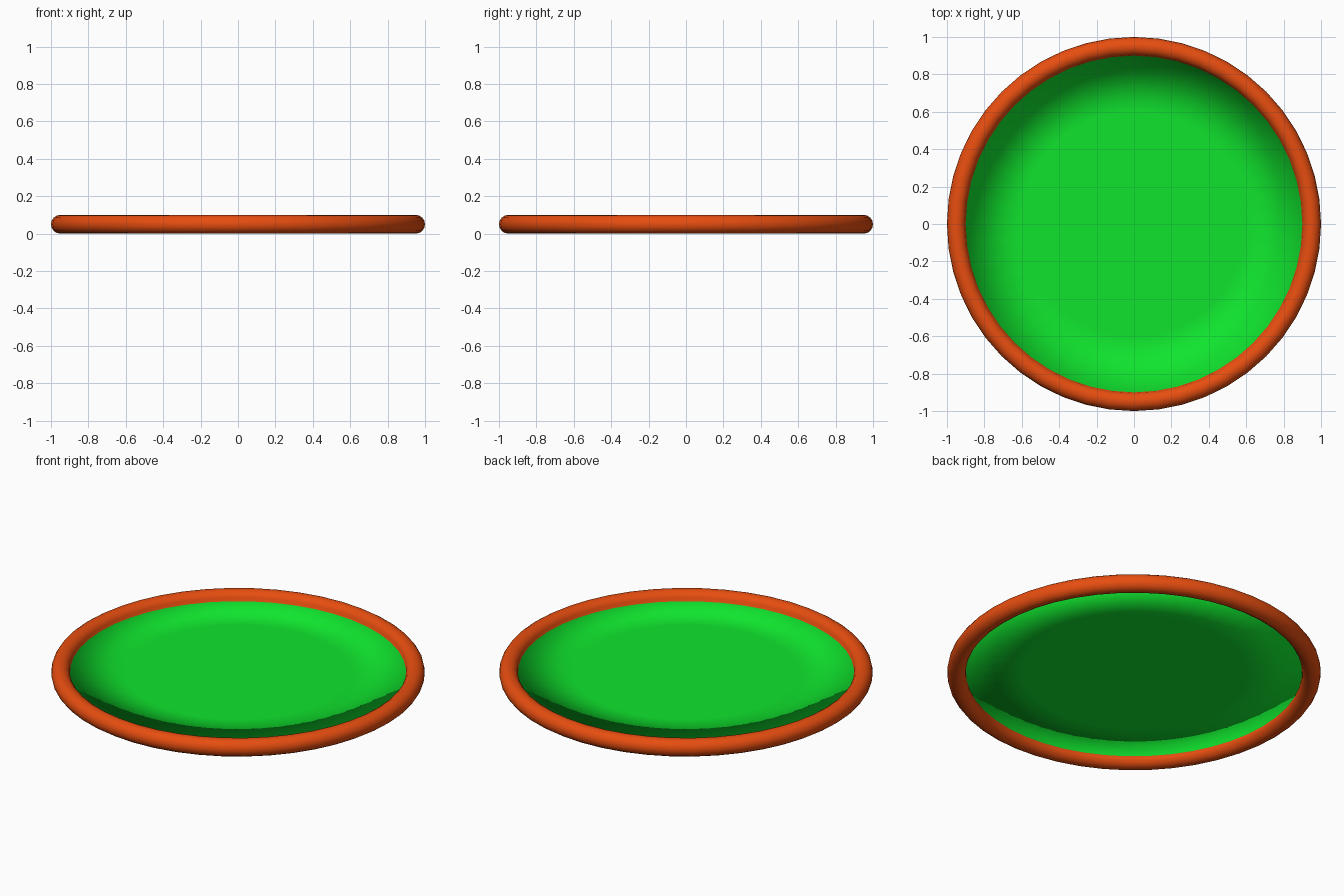
import bpy, bmesh, math

if "Cube" in bpy.data.objects:
    bpy.data.objects.remove(bpy.data.objects["Cube"])

SEGS, SIDES = 48, 16
MAJOR, MINOR = 0.95, 0.05
INSET = 0.6


def material(name, color):
    m = bpy.data.materials.new(name)
    m.diffuse_color = (*color, 1)
    m.use_nodes = True
    m.node_tree.nodes["Principled BSDF"].inputs["Base Color"].default_value = m.diffuse_color
    return m


def circle(bm, radius, z):
    return [bm.verts.new((radius * math.cos(2 * math.pi * i / SEGS),
                          radius * math.sin(2 * math.pi * i / SEGS), z))
            for i in range(SEGS)]


def bridge(bm, a, b, mat):
    for i in range(SEGS):
        j = (i + 1) % SEGS
        bm.faces.new((a[i], a[j], b[j], b[i])).material_index = mat


bm = bmesh.new()

# Round rim: stacked circles following a round tube section
rings = []
for k in range(SIDES):
    a = 2 * math.pi * k / SIDES
    rings.append(circle(bm, MAJOR + MINOR * math.cos(a), MINOR + MINOR * math.sin(a)))
for k in range(SIDES):
    bridge(bm, rings[k], rings[(k + 1) % SIDES], 0)

# Thin flat membrane welded to the innermost loop of the rim
inner = rings[SIDES // 2]
centre = circle(bm, INSET, MINOR)
bridge(bm, inner, centre, 1)
bm.faces.new(centre).material_index = 1

for f in bm.faces:
    f.smooth = True

mesh = bpy.data.meshes.new("rimmed_disc")
bm.to_mesh(mesh)
bm.free()
mesh.materials.append(material("orange", (0.8, 0.075, 0.005)))
mesh.materials.append(material("green", (0.005, 0.78, 0.027)))
disc = bpy.data.objects.new("rimmed_disc", mesh)
bpy.context.collection.objects.link(disc)
